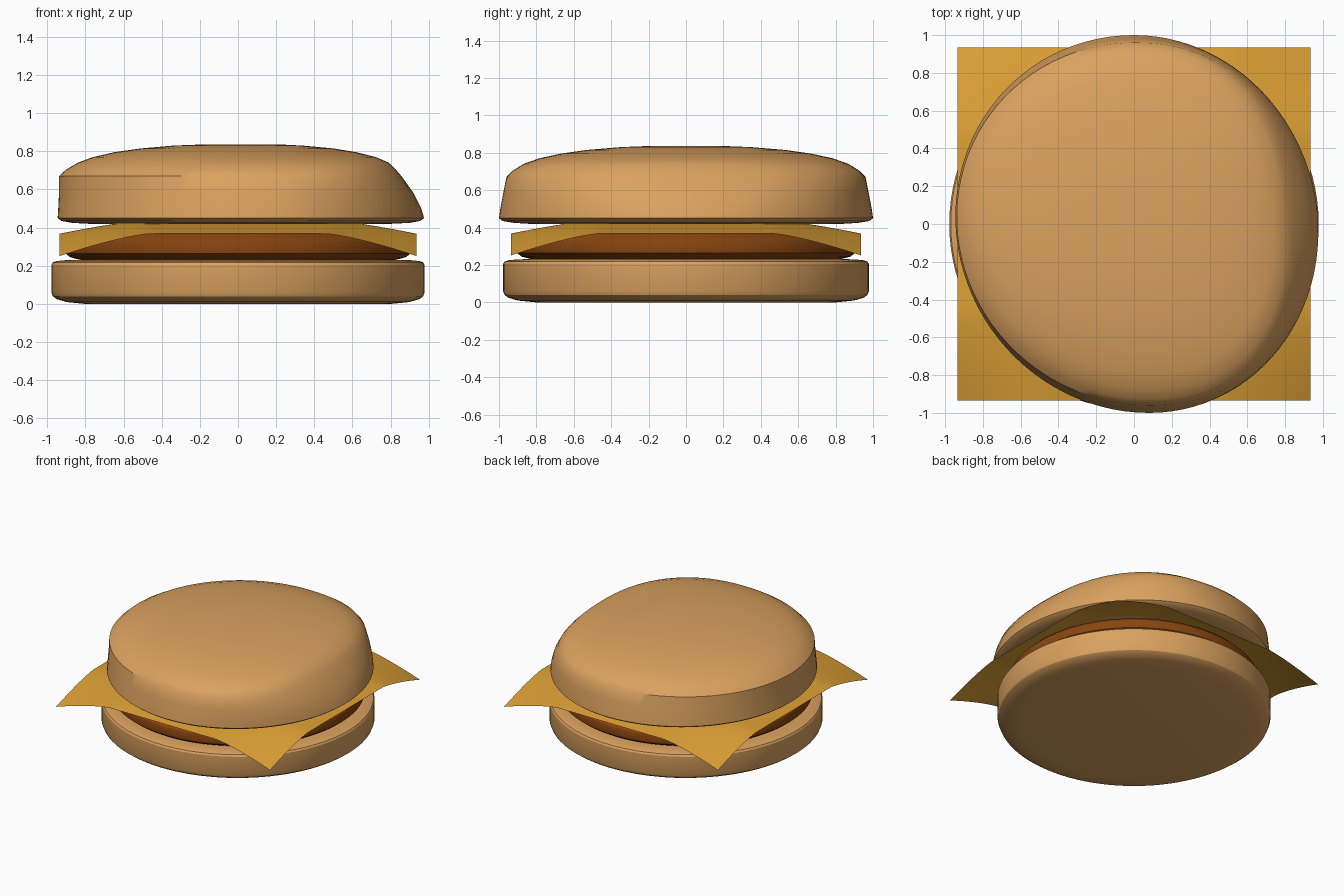
import bpy, bmesh
from math import sin, cos, pi, radians

if "Cube" in bpy.data.objects:
    bpy.data.objects.remove(bpy.data.objects["Cube"])

N = 96


def material(name, rgb):
    m = bpy.data.materials.new(name)
    m.diffuse_color = (*rgb, 1)
    m.use_nodes = True
    m.node_tree.nodes["Principled BSDF"].inputs["Base Color"].default_value = m.diffuse_color
    return m


BUN = material("bread", (0.71, 0.36, 0.115))
MEAT = material("meat", (0.25, 0.06, 0.005))
CHEESE = material("cheese", (0.72, 0.35, 0.035))


def finish(bm, name, mat, angle=30):
    bmesh.ops.recalc_face_normals(bm, faces=bm.faces)
    mesh = bpy.data.meshes.new(name)
    bm.to_mesh(mesh)
    bm.free()
    ob = bpy.data.objects.new(name, mesh)
    bpy.context.collection.objects.link(ob)
    mesh.materials.append(mat)
    bpy.ops.object.select_all(action='DESELECT')
    ob.select_set(True)
    bpy.context.view_layer.objects.active = ob
    bpy.ops.object.shade_smooth_by_angle(angle=radians(angle))
    return ob


def loft(name, rings, mat, angle=30):
    """Skin closed rings of points, capping both ends."""
    bm = bmesh.new()
    loops = [[bm.verts.new(p) for p in ring] for ring in rings]
    for a, b in zip(loops, loops[1:]):
        for i in range(N):
            j = (i + 1) % N
            bm.faces.new((a[i], a[j], b[j], b[i]))
    bm.faces.new(loops[0])
    bm.faces.new(loops[-1])
    return finish(bm, name, mat, angle)


def disc(name, profile, mat):
    rings = [[(r * cos(2 * pi * i / N), r * sin(2 * pi * i / N), z) for i in range(N)]
             for r, z in profile]
    return loft(name, rings, mat)


def bun_ring(z, left, right, ry, e):
    """Oval ring: round on the left, squarer (exponent e) on the right."""
    cx, pts = 0.04, []
    for i in range(N):
        c, s = cos(2 * pi * i / N), sin(2 * pi * i / N)
        if c > 0:
            k = (abs(c) ** e + abs(s) ** e) ** (-1 / e)
            x, y = c * k * (right - cx), s * k * ry
        else:
            x, y = c * (left + cx), s * ry
        pts.append((cx + x - 0.04 * y, y, z))
    return pts


# Bottom bun
disc("bottom_bun", [(0.80, 0.0), (0.90, 0.01), (0.95, 0.025), (0.97, 0.04), (0.978, 0.06),
                    (0.978, 0.205), (0.97, 0.218), (0.95, 0.225), (0.90, 0.23), (0.8, 0.232)], BUN)

# Patty
disc("patty", [(0.75, 0.225), (0.83, 0.232), (0.88, 0.245), (0.905, 0.265), (0.91, 0.29),
               (0.90, 0.33), (0.87, 0.36), (0.80, 0.39), (0.65, 0.415), (0.5, 0.42)], MEAT)

# Cheese slice: square sheet drooping towards edges and corners
def droop(t):
    t = max(0, (abs(t) - 0.46) / 0.475)
    return t ** 1.35

bm = bmesh.new()
bmesh.ops.create_grid(bm, x_segments=48, y_segments=48, size=0.935)
for v in bm.verts:
    dx, dy = droop(v.co.x), droop(v.co.y)
    v.co.z = 0.44 - 0.072 * (dx + dy) - 0.045 * dx * dy
finish(bm, "cheese_slice", CHEESE)

# Top bun: lopsided dome, creased wall on the left, sloping on the right
top = [(0.42, 0.78, 0.80, 0.84, 2), (0.425, 0.87, 0.90, 0.92, 2), (0.435, 0.925, 0.955, 0.98, 2),
       (0.45, 0.945, 0.975, 1.0, 2), (0.50, 0.942, 0.96, 0.993, 2.05), (0.58, 0.938, 0.92, 0.978, 2.15),
       (0.67, 0.938, 0.855, 0.96, 2.3), (0.705, 0.90, 0.825, 0.925, 2.35), (0.74, 0.84, 0.79, 0.87, 2.4),
       (0.77, 0.76, 0.72, 0.785, 2.35), (0.795, 0.65, 0.62, 0.67, 2.3), (0.815, 0.51, 0.50, 0.53, 2.2),
       (0.83, 0.34, 0.34, 0.35, 2.1), (0.837, 0.16, 0.2, 0.18, 2)]
loft("top_bun", [bun_ring(*r) for r in top], BUN, 35)
